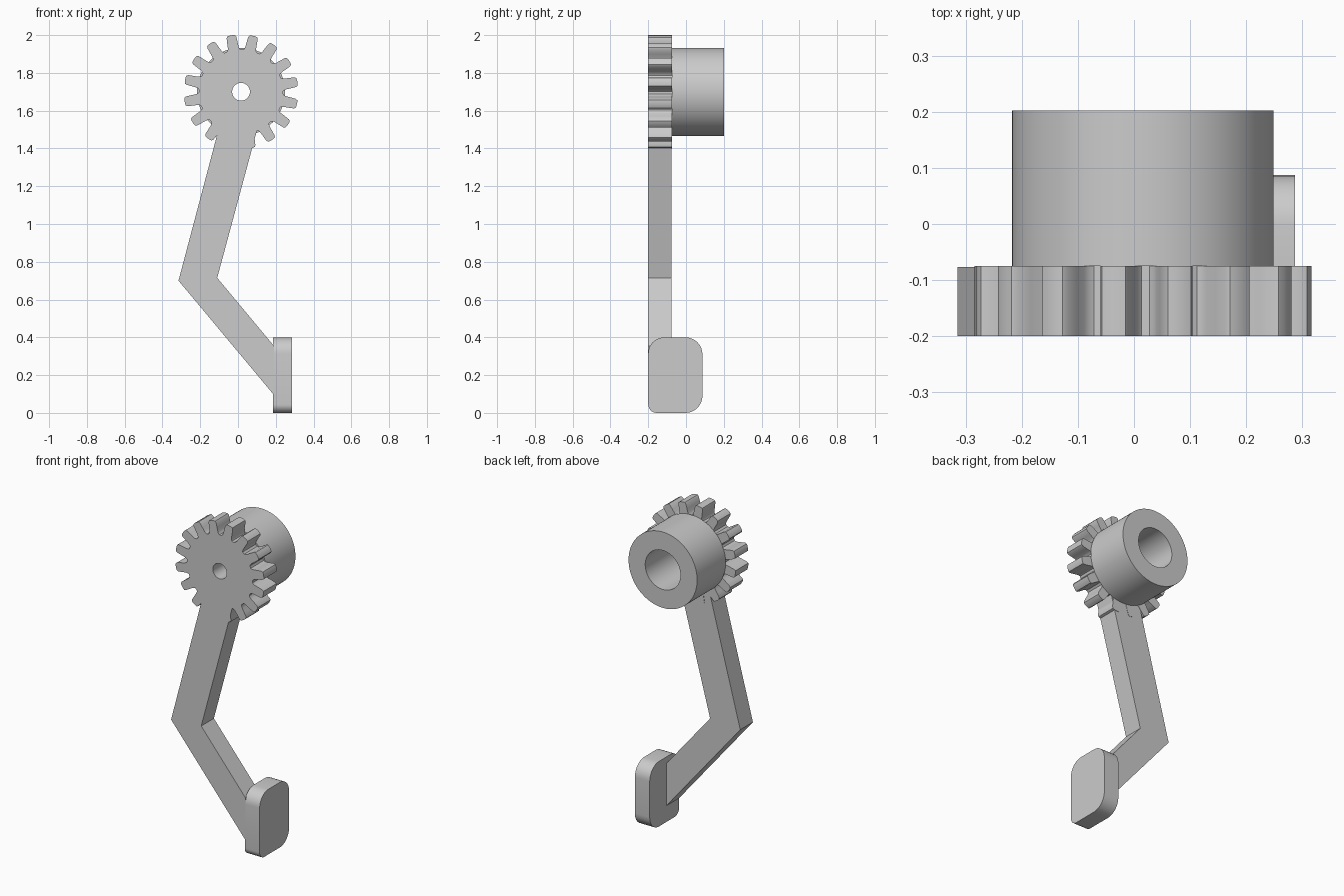
import bpy
import bmesh
from math import sin, cos, radians
from mathutils import Vector

if "Cube" in bpy.data.objects:
    bpy.data.objects.remove(bpy.data.objects["Cube"])

GREY = (0.6, 0.6, 0.6, 1)
grey = bpy.data.materials.new("plain grey")
grey.use_nodes = True
grey.diffuse_color = GREY
grey.node_tree.nodes["Principled BSDF"].inputs["Base Color"].default_value = GREY

FRONT, ARM_BACK = -0.2, -0.075
CX, CZ = 0.016, 1.70


def finish(name, bm, smooth):
    bmesh.ops.recalc_face_normals(bm, faces=bm.faces)
    mesh = bpy.data.meshes.new(name)
    bm.to_mesh(mesh)
    bm.free()
    mesh.materials.append(grey)
    obj = bpy.data.objects.new(name, mesh)
    bpy.context.collection.objects.link(obj)
    if smooth:
        bpy.ops.object.select_all(action="DESELECT")
        obj.select_set(True)
        bpy.context.view_layer.objects.active = obj
        bpy.ops.object.shade_smooth_by_angle(angle=radians(32))
    return obj


def prism(name, points, offset, smooth=False):
    """Extrude a flat outline along an offset."""
    bm = bmesh.new()
    face = bm.faces.new([bm.verts.new(p) for p in points])
    side = bmesh.ops.extrude_face_region(bm, geom=[face], use_keep_orig=True)
    moved = [v for v in side["geom"] if isinstance(v, bmesh.types.BMVert)]
    bmesh.ops.translate(bm, vec=offset, verts=moved)
    return finish(name, bm, smooth)


def pierced_disc(name, polar, hole, y0, y1):
    """Disc around the y axis with a polar outline and a round hole."""
    bm = bmesh.new()

    def loop(y, pick):
        return [bm.verts.new((CX + pick(r) * cos(a), y, CZ + pick(r) * sin(a)))
                for a, r in polar]

    loops = [loop(y0, lambda r: r), loop(y1, lambda r: r),
             loop(y1, lambda r: hole), loop(y0, lambda r: hole)]
    n = len(polar)
    for k in range(4):
        a, b = loops[k], loops[(k + 1) % 4]
        for i in range(n):
            j = (i + 1) % n
            bm.faces.new((a[i], a[j], b[j], b[i]))
    return finish(name, bm, True)


# Gear wheel: half a tooth as (degrees from tooth centre, radius), mirrored
half = [(1.8, 0.303), (4.0, 0.301), (5.1, 0.292), (6.0, 0.265),
        (6.8, 0.242), (7.8, 0.230), (9.4, 0.223)]
tooth = [(-a, r) for a, r in reversed(half)] + half
TEETH = 16
step = 360 / TEETH
gear = [(radians(10 + k * step + a), r) for k in range(TEETH) for a, r in tooth]
pierced_disc("gear_wheel", gear, 0.047, FRONT, ARM_BACK)

# Hollow hub behind the gear
circle = [(radians(a), 0.233) for a in range(0, 360, 4)]
pierced_disc("hub", circle, 0.12, ARM_BACK, 0.202)

# Bent arm
outline = [(-0.09, 1.55), (-0.315, 0.70), (0.19, 0.095), (0.19, 0.355),
           (-0.11, 0.715), (0.115, 1.55)]
prism("bent_arm", [(x, FRONT, z) for x, z in outline],
      Vector((0, ARM_BACK - FRONT - 0.002, 0)))

# Foot pad with rounded corners: (y, z, radius, start angle)
corners = [(0.087, 0.40, 0.09, 0), (FRONT, 0.40, 0.085, 90),
           (FRONT, 0, 0.045, 180), (0.087, 0, 0.09, 270)]
pad = []
for y, z, r, start in corners:
    cy = y - r if y > 0 else y + r
    cz = z - r if z > 0 else z + r
    for k in range(9):
        t = radians(start + k * 90 / 8)
        pad.append((0.186, cy + r * cos(t), cz + r * sin(t)))
prism("foot_pad", pad, Vector((0.101, 0, 0)), True)
